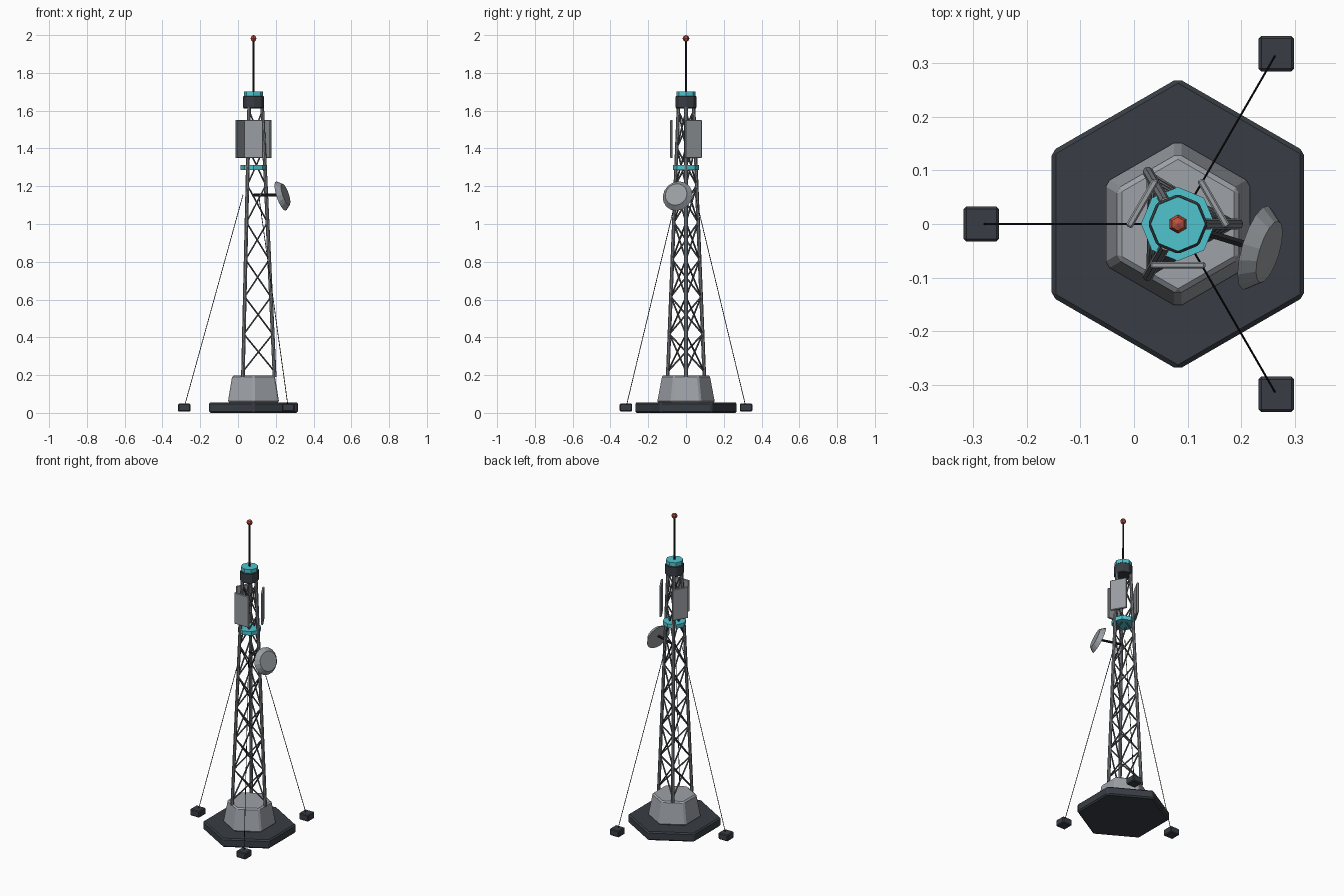
import bpy
from math import cos, sin, radians
from mathutils import Vector

cube = bpy.data.objects.get("Cube")
if cube:
    bpy.data.objects.remove(cube, do_unlink=True)

AXIS = 0.082  # tower stands right of centre


def material(name, *rgb):
    mat = bpy.data.materials.new(name)
    mat.use_nodes = True
    mat.diffuse_color = (*rgb, 1)
    mat.node_tree.nodes["Principled BSDF"].inputs["Base Color"].default_value = (*rgb, 1)
    return mat


dark = material("dark slate", 0.04, 0.048, 0.058)
concrete = material("concrete grey", 0.34, 0.36, 0.39)
steel = material("steel grey", 0.22, 0.235, 0.255)
brace_grey = material("brace grey", 0.11, 0.12, 0.13)
panel_grey = material("panel grey", 0.32, 0.34, 0.36)
black = material("cable black", 0.012, 0.013, 0.015)
teal = material("teal", 0.08, 0.55, 0.62)
red = material("beacon red", 0.5, 0.08, 0.05)


def polar(radius, angle, z):
    a = radians(angle)
    return Vector((AXIS + radius * cos(a), radius * sin(a), z))


def finish(name, mat, bevel=0):
    obj = bpy.context.object
    obj.name = name
    obj.data.materials.append(mat)
    if bevel:
        mod = obj.modifiers.new("Bevel", "BEVEL")
        mod.width, mod.segments = bevel, 1
    return obj


def frustum(name, mat, sides, r1, r2, z1, z2, bevel=0):
    bpy.ops.mesh.primitive_cone_add(vertices=sides, radius1=r1, radius2=r2, depth=z2 - z1,
                                    location=(AXIS, 0, (z1 + z2) / 2))
    return finish(name, mat, bevel)


def rod(name, mat, start, end, radius, sides=6):
    d = end - start
    bpy.ops.mesh.primitive_cylinder_add(vertices=sides, radius=radius, depth=d.length,
                                        location=(start + end) / 2,
                                        rotation=d.to_track_quat('Z', 'Y').to_euler())
    return finish(name, mat)


def box(name, mat, location, size, angle, bevel):
    bpy.ops.mesh.primitive_cube_add(size=1, location=location, rotation=(0, 0, radians(angle)))
    bpy.context.object.scale = size
    bpy.ops.object.transform_apply(location=False, rotation=False, scale=True)
    return finish(name, mat, bevel)


# Foundation
frustum("base_slab", dark, 6, 0.272, 0.272, 0, 0.056, 0.008)
frustum("concrete_plinth", concrete, 6, 0.157, 0.13, 0.055, 0.198, 0.008)

# Tapered lattice: three legs with crossed bracing
FOOT, HEAD = 0.19, 1.62


def leg_point(angle, z):
    t = (z - FOOT) / (HEAD - FOOT)
    return polar(0.112 + (0.046 - 0.112) * t, angle, z)


LEVELS = 7
step = (1.6 - 0.22) / LEVELS
for angle in (0, 120, 240):
    rod("tower_leg", steel, leg_point(angle, FOOT), leg_point(angle, HEAD), 0.01, 8)
    for i in range(LEVELS):
        low = 0.22 + i * step
        for a, b in ((angle, angle + 120), (angle + 120, angle)):
            rod("cross_brace", brace_grey, leg_point(a, low), leg_point(b, low + step), 0.0045)

# Collar, head and beacon
frustum("middle_collar", teal, 8, 0.069, 0.069, 1.287, 1.312)
frustum("head_drum", dark, 8, 0.056, 0.056, 1.612, 1.678, 0.004)
frustum("head_collar", teal, 8, 0.051, 0.051, 1.678, 1.702)
frustum("whip_antenna", black, 6, 0.006, 0.005, 1.7, 1.975)
bpy.ops.mesh.primitive_uv_sphere_add(segments=6, ring_count=4, radius=0.018,
                                     location=(AXIS, 0, 1.982))
finish("beacon", red)

# Sector antenna panels
for angle in (30, 150, 270):
    box("sector_panel", panel_grey, polar(0.077, angle, 1.45), (0.013, 0.102, 0.2), angle, 0.003)

# Dish, tilted slightly upward, on its arm
AIM = -17
rod("dish_arm", black, polar(0, AIM, 1.153), polar(0.15, AIM, 1.153), 0.008)
bpy.ops.mesh.primitive_cone_add(vertices=16, radius1=0.082, radius2=0.06, depth=0.028,
                                location=polar(0.165, AIM, 1.152),
                                rotation=(0, radians(72), radians(AIM)))
finish("dish", panel_grey)

# Guy wires and their ground anchors
for angle in (60, 180, 300):
    foot = polar(0.367, angle, 0.028)
    box("guy_anchor", dark, foot, (0.066, 0.066, 0.042), 0, 0.005)
    rod("guy_wire", black, foot, polar(0.055, angle, 1.155), 0.002, 5)
